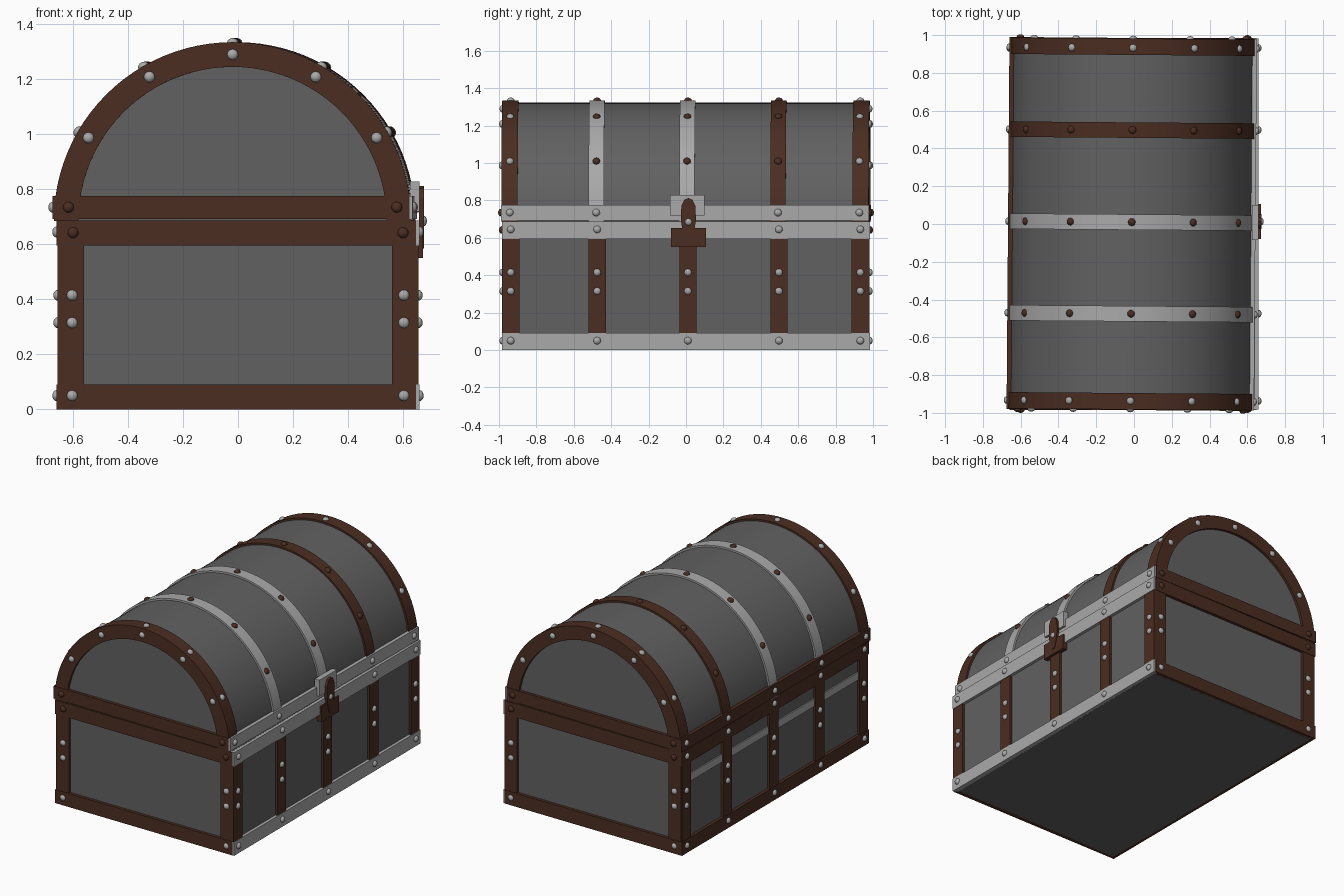
import bpy, bmesh
from math import sin, cos, pi, radians
from mathutils import Matrix, Vector

if "Cube" in bpy.data.objects:
    bpy.data.objects.remove(bpy.data.objects["Cube"])


def material(name, rgb):
    m = bpy.data.materials.new(name)
    m.diffuse_color = (*rgb, 1)
    m.use_nodes = True
    m.node_tree.nodes["Principled BSDF"].inputs["Base Color"].default_value = m.diffuse_color
    return m


BROWN = material("brown", (0.07, 0.026, 0.015))
STEEL = material("steel", (0.4, 0.4, 0.4))
WALL = material("wall", (0.12, 0.12, 0.12))
# The lid sits very slightly askew on the body
LID = Matrix.Translation((-0.012, 0, 0)) @ Matrix.Rotation(radians(-0.45), 4, 'Z')
BODY = Matrix.Identity(4)
ZC = 0.685
STRIPS = [(-0.937, BROWN), (-0.475, STEEL), (0.01, STEEL), (0.497, BROWN), (0.932, BROWN)]


def finish(bm, name, mat, xf):
    bmesh.ops.recalc_face_normals(bm, faces=bm.faces)
    me = bpy.data.meshes.new(name)
    bm.to_mesh(me)
    bm.free()
    me.materials.append(mat)
    ob = bpy.data.objects.new(name, me)
    bpy.context.collection.objects.link(ob)
    ob.matrix_world = xf
    return ob


def box(name, x, y, z, mat, xf=BODY):
    bm = bmesh.new()
    size = Matrix.Diagonal((x[1] - x[0], y[1] - y[0], z[1] - z[0], 1))
    mid = Matrix.Translation((sum(x) / 2, sum(y) / 2, sum(z) / 2))
    bmesh.ops.create_cube(bm, size=1, matrix=mid @ size)
    return finish(bm, name, mat, xf)


def arch(name, r_out, r_in, y0, y1, mat):
    """Half ring (or half disc when r_in is 0) extruded along y."""
    n = 48
    bm = bmesh.new()
    ring = lambda r, y: [bm.verts.new((r * cos(pi * i / n), y, ZC + r * sin(pi * i / n)))
                         for i in range(n + 1)]
    if r_in:
        a, b, c, d = ring(r_out, y0), ring(r_in, y0), ring(r_in, y1), ring(r_out, y1)
        for p, q in ((a, b), (b, c), (c, d), (d, a)):
            for i in range(n):
                bm.faces.new((p[i], p[i + 1], q[i + 1], q[i]))
        for i in (0, n):
            bm.faces.new((a[i], b[i], c[i], d[i]))
    else:
        a, b = ring(r_out, y0), ring(r_out, y1)
        bm.faces.new(a)
        bm.faces.new(b)
        for i in range(n + 1):
            j = (i + 1) % (n + 1)
            bm.faces.new((a[i], a[j], b[j], b[i]))
    for f in bm.faces:
        f.smooth = True
    ob = finish(bm, name, mat, LID)
    bpy.context.view_layer.objects.active = ob
    ob.select_set(True)
    bpy.ops.object.shade_smooth_by_angle(angle=radians(30))
    ob.select_set(False)


def rivets(name, spots, mat, xf):
    """Flattened round studs at (position, outward normal)."""
    bm = bmesh.new()
    for p, nrm in spots:
        turn = Vector(nrm).to_track_quat('Z', 'Y').to_matrix().to_4x4()
        bmesh.ops.create_uvsphere(bm, u_segments=12, v_segments=8, radius=0.02,
                                  matrix=Matrix.Translation(p) @ turn @ Matrix.Diagonal((1, 1, 0.75, 1)))
    for f in bm.faces:
        f.smooth = True
    finish(bm, name, mat, xf)


# Body walls and barrel lid
box("body", (-0.64, 0.64), (-0.965, 0.965), (0, 0.688), WALL)
arch("lid_barrel", 0.638, 0, -0.965, 0.965, WALL)
box("back_rail", (-0.648, -0.63), (-0.96, 0.96), (0.455, 0.505), STEEL)

# Horizontal bands around the body and the lid rim
for part, z, xf, hw in (("bottom", (0, 0.09), BODY, 0.66), ("upper", (0.595, 0.687), BODY, 0.66),
                        ("lid", (0.692, 0.775), LID, 0.655)):
    box(part + "_band_right", (0.63, hw), (-0.983, 0.983), z, STEEL, xf)
    box(part + "_band_left", (-hw, -0.63), (-0.983, 0.983), z, BROWN, xf)
    for s in (-1, 1):
        box(part + "_band_end", (-hw, hw - 0.012), sorted((s * 0.955, s * 0.985)), z, BROWN, xf)

# Upright strips on the sides and corners
for s in (-1, 1):
    for y, _ in STRIPS:
        box("side_strip", sorted((s * 0.63, s * 0.656)), (y - 0.046, y + 0.046), (0.09, 0.595), BROWN)
    for t in (-1, 1):
        box("corner_strip", sorted((t * 0.56, t * 0.65)), sorted((s * 0.955, s * 0.982)), (0.09, 0.595), BROWN)

# Arched straps over the lid, the outer two forming the end rings
for y, mat in STRIPS:
    if abs(y) > 0.9:
        s = 1 if y > 0 else -1
        arch("lid_end_ring", 0.65, 0.56, *sorted((s * 0.895, s * 0.982)), BROWN)
    else:
        arch("lid_strap", 0.65, 0.62, y - 0.041, y + 0.041, mat)

# Rivets
body_steel, body_brown, lid_steel, lid_brown = [], [], [], []
for s in (-1, 1):
    for y, _ in STRIPS:
        for z, x in ((0.05, 0.66), (0.315, 0.656), (0.415, 0.656), (0.645, 0.66)):
            body_steel.append(((s * x, y, z), (s, 0, 0)))
        lid_steel.append(((s * 0.655, y, 0.735), (s, 0, 0)))
    for t in (-1, 1):
        for z in (0.05, 0.315, 0.415):
            body_steel.append(((t * 0.603, s * 0.983, z), (0, s, 0)))
        body_brown.append(((t * 0.6, s * 0.985, 0.642), (0, s, 0)))
        lid_brown.append(((t * 0.597, s * 0.985, 0.735), (0, s, 0)))
for k in range(1, 6):
    c, d = cos(k * pi / 6), sin(k * pi / 6)
    for y, _ in STRIPS:
        (lid_steel if abs(y) > 0.9 else lid_brown).append(((0.65 * c, y, ZC + 0.65 * d), (c, 0, d)))
    for s in (-1, 1):
        lid_steel.append(((0.605 * c, s * 0.982, ZC + 0.605 * d), (0, s, 0)))
rivets("body_steel_rivets", body_steel, STEEL, BODY)
rivets("body_brown_rivets", body_brown, BROWN, BODY)
rivets("lid_steel_rivets", lid_steel, STEEL, LID)
rivets("lid_brown_rivets", lid_brown, BROWN, LID)

# Latch: lid plate, body plate, shaped hasp and staple
box("latch_lid_plate", (0.625, 0.66), (-0.085, 0.1), (0.72, 0.828), STEEL)
box("latch_body_plate", (0.64, 0.672), (-0.08, 0.107), (0.55, 0.653), BROWN)
half = [(0.012, 0.585), (0.03, 0.635), (0.04, 0.69), (0.038, 0.77), (0.022, 0.803), (0.0, 0.813)]
outline = half + [(-y, z) for y, z in reversed(half[:-1])]
bm = bmesh.new()
face = bm.faces.new([bm.verts.new((0.658, 0.013 + y, z)) for y, z in outline])
ext = bmesh.ops.extrude_face_region(bm, geom=[face])
bmesh.ops.translate(bm, vec=(0.018, 0, 0), verts=[v for v in ext["geom"] if isinstance(v, bmesh.types.BMVert)])
finish(bm, "latch_hasp", BROWN, BODY)
rivets("latch_staple", [((0.672, 0.013, 0.685), (1, 0, 0))], STEEL, BODY)
